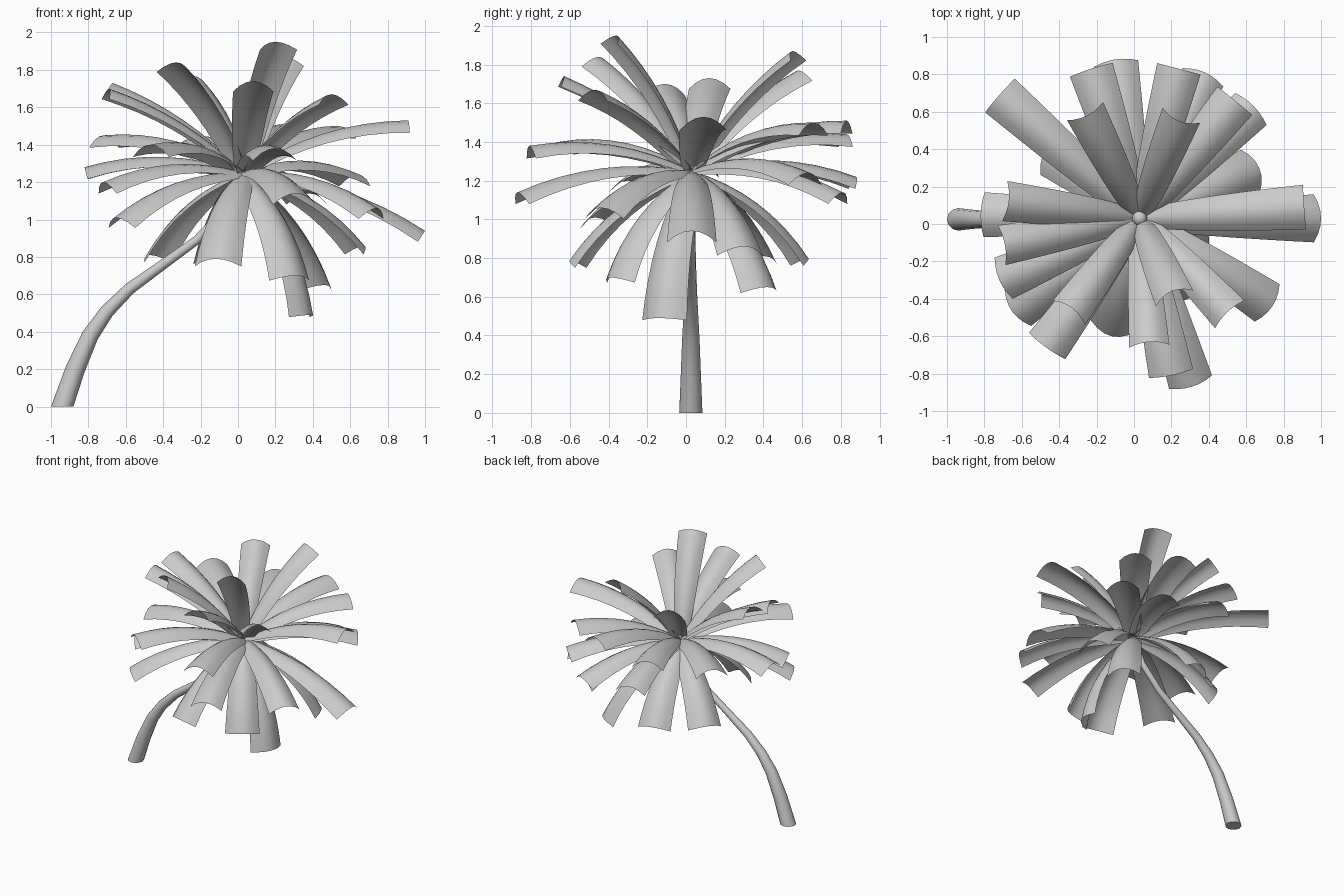
import bpy, bmesh, math
from mathutils import Vector

cube = bpy.data.objects.get("Cube")
if cube:
    bpy.data.objects.remove(cube, do_unlink=True)

grey = bpy.data.materials.new("plain_grey")
grey.use_nodes = True
colour = (0.6, 0.6, 0.6, 1)
grey.diffuse_color = colour
grey.node_tree.nodes["Principled BSDF"].inputs["Base Color"].default_value = colour

CROWN = Vector((0.03, 0.03, 1.25))
UP = Vector((0, 0, 1))


def finish(name, bm):
    """Turn a bmesh into a smooth shaded object."""
    mesh = bpy.data.meshes.new(name)
    bm.to_mesh(mesh)
    bm.free()
    mesh.materials.append(grey)
    obj = bpy.data.objects.new(name, mesh)
    bpy.context.collection.objects.link(obj)
    bpy.ops.object.select_all(action="DESELECT")
    obj.select_set(True)
    bpy.context.view_layer.objects.active = obj
    bpy.ops.object.shade_smooth_by_angle(angle=math.radians(40))
    return obj


def bridge(bm, rows, closed=False):
    """Skin a list of vertex rows with quads."""
    for low, high in zip(rows, rows[1:]):
        count = len(low)
        for i in range(count if closed else count - 1):
            j = (i + 1) % count
            bm.faces.new((low[i], low[j], high[j], high[i]))


def frond(name, tip, bulge, spread, steps=8, across=6):
    """Arched leaf that widens and droops from the crown to its tip."""
    bm = bmesh.new()
    tip = Vector(tip)
    chord = tip - CROWN
    side = chord.cross(UP).normalized()
    rise = side.cross(chord).normalized()
    control = (CROWN + tip) / 2 + rise * bulge
    rows = []
    for s in range(steps + 1):
        t = s / steps
        point = CROWN * (1 - t) ** 2 + control * 2 * t * (1 - t) + tip * t ** 2
        tangent = (control - CROWN) * (1 - t) + (tip - control) * t
        normal = side.cross(tangent).normalized()
        half = 0.03 + spread * t ** 0.45
        row = []
        for a in range(across + 1):
            u = 2 * a / across - 1
            row.append(bm.verts.new(point + side * half * u - normal * half * u * u * 0.55))
        rows.append(row)
    bridge(bm, rows)
    return finish(name, bm)


# Leaf groups by height: bulge, spread and the leaf tips
groups = {
    "upright_frond": (.1, .078, [
        (.2, -.36, 1.95), (-.33, -.45, 1.84), (.24, .55, 1.87), (-.25, .58, 1.77),
        (.08, -.63, 1.74), (.5, -.47, 1.67), (-.67, .12, 1.73), (-.69, -.11, 1.7)]),
    "raised_frond": (.14, .09, [
        (.91, .09, 1.53), (.54, .66, 1.5), (.24, .83, 1.51), (-.23, .83, 1.44),
        (-.72, .69, 1.45), (-.47, -.66, 1.4), (.2, -.81, 1.38)]),
    "level_frond": (.14, .09, [
        (.64, .63, 1.24), (.38, .81, 1.14), (-.1, .88, 1.22), (-.82, .05, 1.28),
        (-.72, -.3, 1.2), (-.65, -.47, 1.01), (.31, -.87, 1.14), (.74, -.44, 1.06)]),
    "hanging_frond": (.14, .098, [
        (1, .03, .94), (.67, .3, .86), (.46, .42, .65), (-.47, .4, .81),
        (-.13, .63, .8), (-.12, -.6, .79), (.39, -.14, .49), (.31, -.39, .7)]),
}
for group, (bulge, spread, ends) in groups.items():
    for number, end in enumerate(ends, 1):
        frond(f"{group}_{number}", end, bulge, spread)

# Leaning tapered trunk: x, z and radius along its path
path = [(-.94, 0, .06), (-.87, .2, .052), (-.79, .38, .045), (-.7, .51, .038),
        (-.58, .63, .032), (-.4, .76, .027), (-.22, .89, .024), (-.06, 1.06, .023),
        (.03, 1.26, .023)]
centres = [Vector((x, 0.025, z)) for x, z, r in path]
bm = bmesh.new()
rings = []
for i, (x, z, radius) in enumerate(path):
    along = centres[min(i + 1, len(path) - 1)] - centres[max(i - 1, 0)]
    along = UP if i == 0 else along.normalized()
    ahead = Vector((0, 1, 0)).cross(along)
    ring = []
    for k in range(12):
        angle = math.tau * k / 12
        offset = ahead * math.cos(angle) + Vector((0, 1, 0)) * math.sin(angle)
        ring.append(bm.verts.new(centres[i] + offset * radius))
    rings.append(ring)
bridge(bm, rings, closed=True)
bm.faces.new(rings[0])
bm.faces.new(rings[-1])
bmesh.ops.recalc_face_normals(bm, faces=bm.faces)
finish("trunk", bm)

# Round bud where the leaves meet
bm = bmesh.new()
bmesh.ops.create_uvsphere(bm, u_segments=16, v_segments=10, radius=0.04)
bmesh.ops.translate(bm, verts=bm.verts, vec=CROWN + UP * 0.04)
finish("crown_bud", bm)
